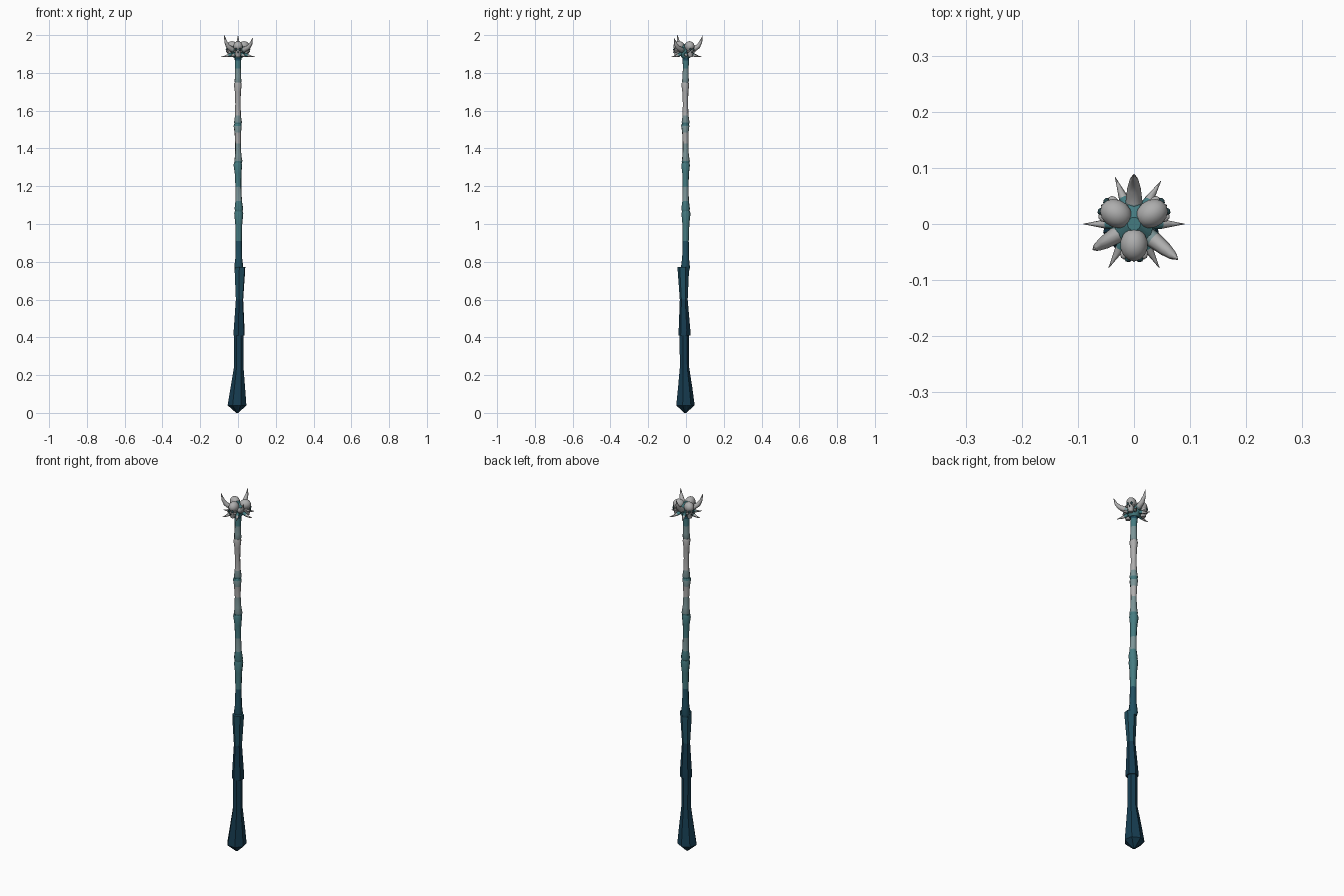
import bpy, bmesh, math
from mathutils import Vector, Matrix

if "Cube" in bpy.data.objects:
    bpy.data.objects.remove(bpy.data.objects["Cube"])


def mat(name, c):
    m = bpy.data.materials.new(name)
    m.diffuse_color = (*c, 1)
    m.use_nodes = True
    m.node_tree.nodes["Principled BSDF"].inputs["Base Color"].default_value = m.diffuse_color
    return m


NAVY = mat("navy", (0.008, 0.045, 0.08))
BLUE = mat("blue", (0.015, 0.08, 0.12))
TEAL = mat("teal", (0.06, 0.2, 0.22))
MIST = mat("mist", (0.2, 0.3, 0.31))
BONE = mat("bone", (0.42, 0.42, 0.42))
DARK = mat("socket", (0.02, 0.06, 0.07))


def finish(bm, name, mats, angle=35):
    bmesh.ops.recalc_face_normals(bm, faces=bm.faces)
    me = bpy.data.meshes.new(name)
    bm.to_mesh(me)
    bm.free()
    ob = bpy.data.objects.new(name, me)
    bpy.context.collection.objects.link(ob)
    for m in mats:
        me.materials.append(m)
    bpy.ops.object.select_all(action='DESELECT')
    ob.select_set(True)
    bpy.context.view_layer.objects.active = ob
    bpy.ops.object.shade_smooth_by_angle(angle=math.radians(angle))
    return ob


def loft(name, rings, sides, mats, along_z=True, twist=0.0, angle=35):
    """Tube through rings (x, y, z, radius); one material per band."""
    bm = bmesh.new()
    pts = [Vector(r[:3]) for r in rings]
    loops = []
    for i, r in enumerate(rings):
        d = Vector((0, 0, 1))
        if not along_z:
            d = pts[min(i + 1, len(pts) - 1)] - pts[max(i - 1, 0)]
        q = d.to_track_quat('Z', 'Y')
        loops.append([bm.verts.new(pts[i] + q @ Vector((
            r[3] * math.cos(twist + k * math.tau / sides),
            r[3] * math.sin(twist + k * math.tau / sides), 0))) for k in range(sides)])
    for i, (a, b) in enumerate(zip(loops, loops[1:])):
        for k in range(sides):
            f = bm.faces.new((a[k], a[(k + 1) % sides], b[(k + 1) % sides], b[k]))
            f.material_index = min(i, len(mats) - 1)
    bm.faces.new(loops[0][::-1])
    bm.faces.new(loops[-1]).material_index = min(len(rings) - 2, len(mats) - 1)
    return finish(bm, name, mats, angle)


# faceted lower grip: pommel and second section
loft("pommel", [(-.004, -.005, 0, .006), (-.005, -.005, .04, .051), (-.001, -.006, .13, .04),
                (.004, -.009, .24, .026), (.004, -.01, .415, .026)], 7, [NAVY], twist=.2, angle=25)
loft("lower_grip", [(.006, -.009, .41, .032), (.006, -.008, .44, .031), (.008, -.012, .6, .021),
                    (.01, -.014, .75, .03), (.011, -.015, .772, .03)], 6,
     [NAVY, NAVY, BLUE, BLUE], twist=.4, angle=25)

# stacked bones: bottom, top, end radius, middle radius, x/y at both ends, band materials
bones = [
    (.75, 1.07, .024, .016, (.004, -.003), (.004, 0), [BLUE, BLUE, BLUE, TEAL, TEAL, TEAL]),
    (1.065, 1.325, .024, .016, (.005, -.002), (-.001, -.002), [TEAL, TEAL, MIST, TEAL, TEAL, TEAL]),
    (1.32, 1.53, .022, .015, (.002, -.001), (-.002, -.004), [TEAL, MIST, MIST, BONE, MIST, TEAL]),
    (1.525, 1.75, .021, .014, (0, -.002), (-.001, -.004), [TEAL, MIST, BONE, BONE, BONE, BONE]),
    (1.745, 1.90, .019, .016, (0, -.003), (0, 0), [MIST, MIST, MIST, TEAL, BLUE, BLUE]),
]
for n, (z0, z1, re, rm, p0, p1, ms) in enumerate(bones):
    rings = []
    for t, r in ((0, re * .8), (.06, re), (.22, rm * 1.12), (.5, rm), (.78, rm * 1.15), (.95, re), (1, re * .85)):
        rings.append((p0[0] + (p1[0] - p0[0]) * t, p0[1] + (p1[1] - p0[1]) * t, z0 + (z1 - z0) * t, r))
    loft(f"shaft_bone_{n + 1}", rings, 8, ms, twist=.3 * n, angle=50)

# head core under the skulls
loft("head_core", [(0, 0, 1.878, .022), (0, 0, 1.9, .036), (0, 0, 1.935, .036), (0, 0, 1.953, .012)], 10, [TEAL])


def blob(bm, loc, size, idx, u=14, v=9):
    before = set(bm.faces)
    bmesh.ops.create_uvsphere(bm, u_segments=u, v_segments=v, radius=1,
                              matrix=Matrix.Translation(loc) @ Matrix.Diagonal((*size, 1)))
    for f in set(bm.faces) - before:
        f.material_index = idx


# three outward-facing skulls, built facing -y then turned
for n in range(3):
    bm = bmesh.new()
    blob(bm, (0, -.037, 1.941), (.025, .03, .027), 0)
    # tapered face and upper jaw
    bmesh.ops.create_cone(bm, cap_ends=True, segments=8, radius1=.012, radius2=.021, depth=.04,
                          matrix=Matrix.Translation((0, -.046, 1.904)))
    for s in (-1, 1):
        blob(bm, (s * .010, -.063, 1.924), (.007, .005, .007), 1, 8, 6)
        blob(bm, (s * .018, -.053, 1.913), (.007, .01, .005), 0, 8, 6)
    blob(bm, (0, -.063, 1.909), (.003, .005, .005), 1, 6, 4)
    bmesh.ops.rotate(bm, verts=bm.verts, cent=(0, 0, 0), matrix=Matrix.Rotation(n * math.tau / 3, 3, 'Z'))
    finish(bm, f"skull_{n + 1}", [BONE, DARK], 50)

# curved horns rising between the skulls
for n, (ang, reach, top) in enumerate([(90, .088, 1.998), (212, .086, 2.0), (321, .1, 1.985)]):
    c, s = math.cos(math.radians(ang)), math.sin(math.radians(ang))
    path = [(.015, 1.918, .014), (.04, 1.925, .015), (.064, 1.94, .012),
            (.078, 1.963, .008), (.088, 1.998, .001)]
    k = reach / .088
    loft(f"horn_{n + 1}", [(c * r * k, s * r * k, 1.918 + (z - 1.918) * (top - 1.918) / .08, w)
                           for r, z, w in path], 8, [MIST, BONE], along_z=False, angle=60)

# ring of thin lower spikes
for n, ang in enumerate((0, 58, 112, 180, 240, 300)):
    c, s = math.cos(math.radians(ang)), math.sin(math.radians(ang))
    loft(f"spike_{n + 1}", [(c * r, s * r, z, w) for r, z, w in
                            ((.025, 1.903, .010), (.05, 1.893, .0085), (.072, 1.887, .004), (.09, 1.886, .0006))],
         6, [TEAL, BONE], along_z=False, angle=60)
